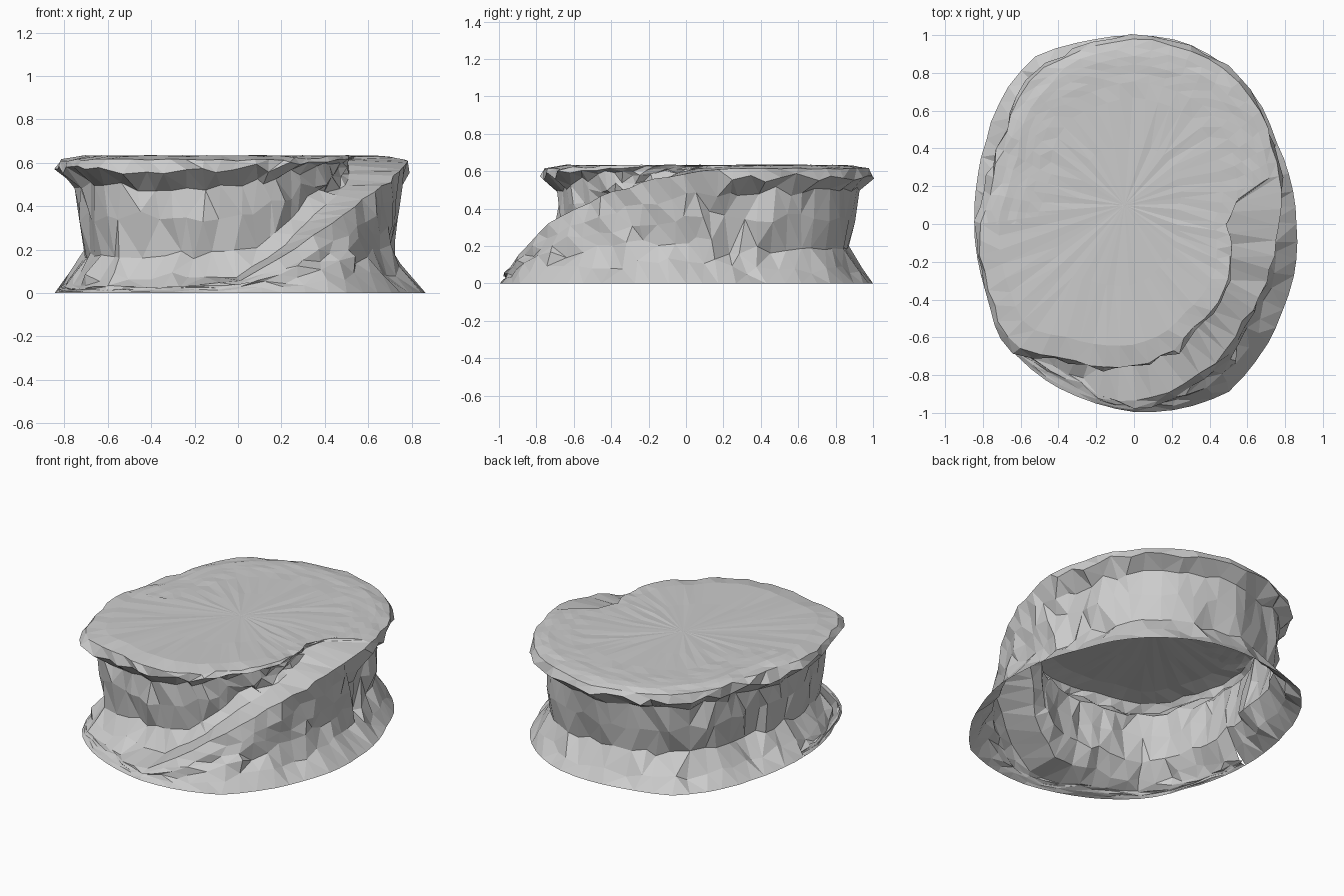
import bpy, bmesh, math, random
from mathutils import Vector, noise

if "Cube" in bpy.data.objects:
    bpy.data.objects.remove(bpy.data.objects["Cube"])
random.seed(7)

STEP = 6          # degrees between columns
TOP = 0.635       # plateau height
FOOT = 0.07       # height of the foot of the plain cliff
RAMP_END = 12     # angle where the ramp joins the plateau

# polar outlines, one radius every 15 degrees from -180
BASE = [.845, .85, .87, .93, .95, .965, .995, 1.01, 1.02, .96, .91, .885, .86,
        .86, .87, .93, .97, 1.0, 1.0, 1.0, 1.03, .975, .9, .86, .845]
LIP_FRONT = [.83, .85, .88, .93, .83, .795, .77, .725, .65, .62, .585, .53, .49, .57]
LIP_BACK = [.81, .86, .93, .97, .985, 1.0, .98, .975, .92, .82, .80, .83]   # from 15
# outer edge of the ramp from -105: radius and height
RAMP_R = [.93, .94, .90, .85, .78, .77, .76, .77, .80]
RAMP_Z = [.03, .06, .18, .32, .42, .49, .55, .59, .615]


def sample(table, start, ang):
    f = min(max((ang - start) / 15, 0), len(table) - 1.001)
    i = int(f)
    return table[i] + (table[i + 1] - table[i]) * (f - i)


def cliff(edge, lip, foot):
    """Undercut wall from its foot to the plateau rim, as (radius, height)."""
    s = min(1, max(0, (TOP - foot) / 0.5))
    w = min(edge, lip) - 0.10 * s
    z = lambda t: foot + (TOP - foot) * t
    return [(w + min(.06, (edge - w) * .45) * s, foot), (w - .025 * s, z(.2)),
            (w + .01 * s, z(.5)), (lip - .085 * s, z(.75)),
            (lip, z(.88)), (lip - .02 * s, TOP - .022 * s)]


def front_profile(ang):
    """Outer slope, ramp tread, then the inner cliff."""
    base, lip = sample(BASE, -180, ang), sample(LIP_FRONT, -180, ang)
    if ang < -105:
        # no ramp here: the outer rings just run straight up to the cliff foot
        inner = cliff(base, lip, FOOT)
        edge, h = base + (inner[0][0] - base) * .5, .03
    else:
        edge, h = sample(RAMP_R, -105, ang), sample(RAMP_Z, -105, ang)
        inner = cliff(edge, lip, min(TOP - .004, max(FOOT, h + .01)))
    out = []
    for k in range(6):
        t = k / 5
        dent = .12 * (h / .6) ** 2 * math.sin(math.pi * t ** .65)
        out.append((base + (edge - base) * t - dent, h * t))
    return out + inner


def back_profile(ang):
    """Plain undercut cliff, then rings across the plateau."""
    base, lip = sample(BASE, -180, ang), sample(LIP_BACK, 15, ang)
    out = [(base, 0)] + cliff(base, lip, FOOT)
    rim, z = out[-1]
    return out + [(rim - .045 * k, z + (TOP - z) * min(1, k / 2)) for k in range(1, 6)]


bm = bmesh.new()
columns = []
for ang in range(-180, 181, STEP):
    prof = front_profile(ang) if ang <= RAMP_END else back_profile(ang)
    columns.append((ang, prof))

# skin the columns, and close the plateau with two rings and a centre point
centre = bm.verts.new((-.05, .1, TOP))
grid, ramp_edge = [], set()
for ang, prof in columns:
    a = math.radians(ang)
    col = [bm.verts.new((r * math.cos(a), r * math.sin(a), z)) for r, z in prof]
    rim = col[-1].co
    for f in (.13, .5):
        p = rim.lerp(centre.co, f)
        col.append(bm.verts.new((p.x, p.y, TOP)))
    grid.append(col)
    if -105 <= ang <= RAMP_END:
        ramp_edge.update(col[5:7])
for c, d in zip(grid, grid[1:]):
    for i in range(len(c) - 1):
        bm.faces.new((c[i], d[i], d[i + 1], c[i + 1]))
    bm.faces.new((c[-1], d[-1], centre))
bmesh.ops.remove_doubles(bm, verts=bm.verts[:], dist=0.003)
ramp_edge = {v for v in ramp_edge if v.is_valid}

# rough up the rock; the ground line stays level
for v in bm.verts:
    z = v.co.z
    out = Vector((v.co.x, v.co.y, 0)).normalized()
    side = Vector((-out.y, out.x, 0))
    lump = noise.noise(v.co * 5)
    if z > TOP - .002:
        v.co.z -= random.uniform(0, .006)
    elif z < .01:
        v.co += side * random.uniform(-.01, .01)
    elif z > .59 or z < .04 or v in ramp_edge:
        v.co += out * random.uniform(-.01, .01) + side * random.uniform(-.012, .012)
        v.co.z += random.uniform(-.006, .006)
    else:
        amp = .018
        v.co += out * (random.uniform(-amp, amp) + lump * .025)
        v.co += side * random.uniform(-.025, .025)
        v.co.z += random.uniform(-amp, amp) * 1.4
    v.co.z = min(TOP, max(0, v.co.z))

bmesh.ops.triangulate(bm, faces=bm.faces[:], quad_method='SHORT_EDGE')
bmesh.ops.recalc_face_normals(bm, faces=bm.faces[:])
# keep the faces pointing outward on the open-bottomed shell
if sum(f.normal.z * f.calc_area() for f in bm.faces) < 0:
    bmesh.ops.reverse_faces(bm, faces=bm.faces[:])

mesh = bpy.data.meshes.new("rock_plateau_with_ramp")
bm.to_mesh(mesh)
bm.free()
rock = bpy.data.objects.new("rock_plateau_with_ramp", mesh)
bpy.context.collection.objects.link(rock)
